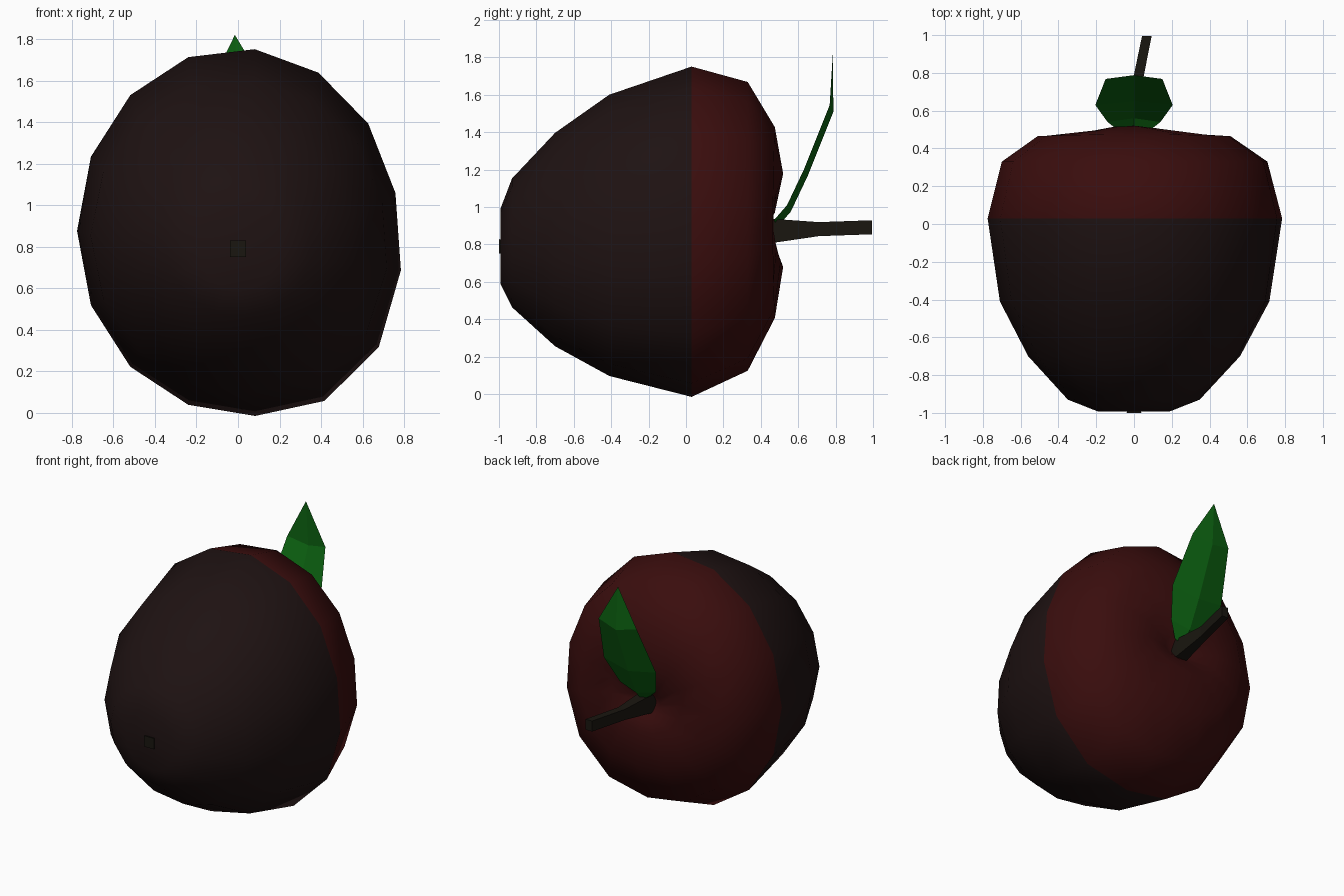
import bpy, bmesh
from math import cos, sin, pi, radians

if "Cube" in bpy.data.objects:
    bpy.data.objects.remove(bpy.data.objects["Cube"])


def material(name, rgb):
    m = bpy.data.materials.new(name)
    m.diffuse_color = (*rgb, 1)
    m.use_nodes = True
    m.node_tree.nodes["Principled BSDF"].inputs["Base Color"].default_value = m.diffuse_color
    return m


def finish(name, bm, mat):
    bmesh.ops.recalc_face_normals(bm, faces=bm.faces[:])
    me = bpy.data.meshes.new(name)
    bm.to_mesh(me)
    bm.free()
    me.materials.append(mat)
    ob = bpy.data.objects.new(name, me)
    bpy.context.collection.objects.link(ob)
    return ob


def loft(name, rings, sides, start, mat, bulge=0):
    """Rings of (y, centre x, centre z, radius x, radius z, side dip).
    Radius 0 makes a tip; side dip pulls the ring's left and right forward."""
    bm = bmesh.new()
    loops = []
    for y, cx, cz, rx, rz, dip in rings:
        loop = []
        for i in range(sides if rx else 1):
            c, s = cos(start + 2 * pi * i / sides), sin(start + 2 * pi * i / sides)
            # fuller lower right quarter
            k = 1 + bulge * rx * 2 * max(0, c) * max(0, -s)
            loop.append(bm.verts.new((cx + rx * c * k, y - dip * c * c, cz + rz * s * k)))
        loops.append(loop)
    for a, b in zip(loops, loops[1:]):
        for i in range(sides):
            j = (i + 1) % sides
            quad = [a[i % len(a)], a[j % len(a)], b[j % len(b)], b[i % len(b)]]
            bm.faces.new(list(dict.fromkeys(quad)))
    for l in (loops[0], loops[-1]):
        if len(l) > 2:
            bm.faces.new(l)
    return finish(name, bm, mat)


dark = material("shaded_red", (0.013, 0.006, 0.006))
red = material("dark_red", (0.042, 0.004, 0.004))
brown = material("dark_brown", (0.010, 0.008, 0.005))
green = material("leaf_green", (0.004, 0.13, 0.006))

# Apple body lying on its side, shallow dimple at the back
body = loft("apple_body", [
    (-0.985, 0, 0.79, 0, 0, 0),
    (-0.993, 0, 0.79, 0.19, 0.20, 0),
    (-0.93, 0, 0.81, 0.35, 0.345, 0),
    (-0.70, 0, 0.83, 0.56, 0.57, 0),
    (-0.41, 0, 0.855, 0.71, 0.75, 0),
    (0.03, 0, 0.876, 0.775, 0.88, 0),
    (0.33, 0, 0.903, 0.70, 0.77, 0),
    (0.475, 0, 0.92, 0.51, 0.51, 0.01),
    (0.52, -0.02, 0.93, 0.28, 0.25, 0.055),
    (0.475, 0, 0.88, 0.11, 0.09, 0.03),
    (0.40, 0, 0.87, 0, 0, 0)], 15, radians(12), dark, 0.11)
# Redder skin towards the stem
body.data.materials.append(red)
for f in body.data.polygons:
    if f.center.y > 0.1:
        f.material_index = 1
bpy.context.view_layer.objects.active = body
body.select_set(True)
bpy.ops.object.shade_smooth_by_angle(angle=radians(50))

# Small blossom end at the front
loft("blossom_end", [(-1.0, 0, 0.79, 0.055, 0.055, 0),
                     (-0.96, 0, 0.79, 0.04, 0.04, 0)], 4, pi / 4, brown)

# Four-sided stem, leaning slightly sideways
loft("stem", [(0.40, -0.02, 0.87, 0.07, 0.09, 0),
              (0.47, -0.01, 0.873, 0.06, 0.09, 0),
              (0.71, 0.01, 0.882, 0.038, 0.053, 0),
              (0.995, 0.068, 0.892, 0.036, 0.053, 0)], 4, pi / 4, brown)

# Folded leaf: (edge y, edge z, half width), midrib set slightly further back
bm = bmesh.new()
rows = []
for y, z, w in [(0.47, 0.93, 0.05), (0.54, 1.01, 0.14),
                (0.63, 1.20, 0.205), (0.768, 1.545, 0.15)]:
    rows.append([bm.verts.new(p) for p in
                 ((-w, y, z), (0, y + 0.02, z - 0.035), (w, y, z))])
tip = bm.verts.new((-0.015, 0.785, 1.82))
for a, b in zip(rows, rows[1:]):
    for i in (0, 1):
        bm.faces.new((a[i + 1], a[i], b[i], b[i + 1]))
for i in (0, 1):
    bm.faces.new((rows[-1][i + 1], rows[-1][i], tip))
leaf = finish("leaf", bm, green)
